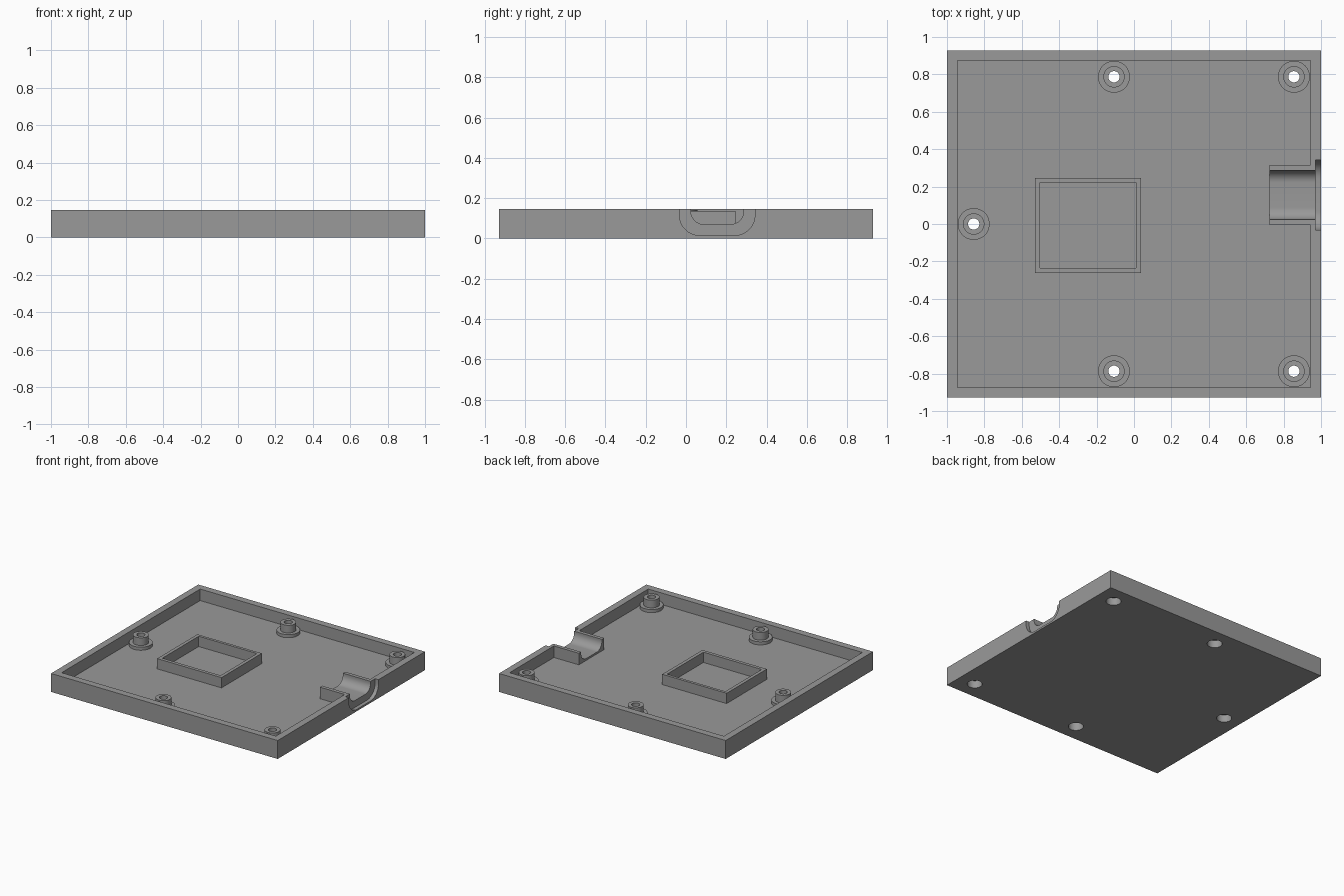
import bpy, bmesh, math

if "Cube" in bpy.data.objects:
    bpy.data.objects.remove(bpy.data.objects["Cube"])

H = 0.147          # overall height
FLOOR = 0.055      # floor thickness
PORT_Y = 0.155     # centre of the cable port

grey = bpy.data.materials.new("plain grey")
grey.diffuse_color = (0.32, 0.32, 0.32, 1)
grey.use_nodes = True
grey.node_tree.nodes["Principled BSDF"].inputs["Base Color"].default_value = grey.diffuse_color


def finish(name, bm):
    bmesh.ops.recalc_face_normals(bm, faces=bm.faces)
    me = bpy.data.meshes.new(name)
    bm.to_mesh(me)
    bm.free()
    ob = bpy.data.objects.new(name, me)
    bpy.context.collection.objects.link(ob)
    me.materials.append(grey)
    return ob


def box(name, x0, x1, y0, y1, z0, z1):
    bm = bmesh.new()
    bmesh.ops.create_cube(bm, size=1)
    for v in bm.verts:
        v.co = (x0 if v.co.x < 0 else x1,
                y0 if v.co.y < 0 else y1,
                z0 if v.co.z < 0 else z1)
    return finish(name, bm)


def lathe(name, profile, x, y, steps=48):
    """Closed ring profile of (radius, z) turned around a vertical axis."""
    bm = bmesh.new()
    rings = []
    for i in range(steps):
        a = 2 * math.pi * i / steps
        rings.append([bm.verts.new((x + r * math.cos(a), y + r * math.sin(a), z))
                      for r, z in profile])
    n = len(profile)
    for i in range(steps):
        p, q = rings[i], rings[(i + 1) % steps]
        for j in range(n):
            k = (j + 1) % n
            bm.faces.new((p[j], q[j], q[k], p[k]))
    return finish(name, bm)


def cylinder(name, x, y, r, z0, z1):
    bm = bmesh.new()
    bmesh.ops.create_cone(bm, cap_ends=True, segments=48, radius1=r, radius2=r, depth=z1 - z0)
    bmesh.ops.translate(bm, verts=bm.verts, vec=(x, y, (z0 + z1) / 2))
    return finish(name, bm)


def u_prism(name, x0, x1, half, bottom, radius):
    """Open-topped U section with rounded lower corners, extruded along x."""
    pts = [(PORT_Y + half, 0.3), (PORT_Y - half, 0.3)]
    for side, start in ((-1, math.pi), (1, 1.5 * math.pi)):
        for i in range(13):
            a = start + i / 12 * math.pi / 2
            pts.append((PORT_Y + side * (half - radius) + radius * math.cos(a),
                        bottom + radius + radius * math.sin(a)))
    bm = bmesh.new()
    face = bm.faces.new([bm.verts.new((x0, y, z)) for y, z in pts])
    ext = bmesh.ops.extrude_face_region(bm, geom=[face])
    moved = [g for g in ext["geom"] if isinstance(g, bmesh.types.BMVert)]
    bmesh.ops.translate(bm, verts=moved, vec=(x1 - x0, 0, 0))
    return finish(name, bm)


def select(ob):
    bpy.ops.object.select_all(action='DESELECT')
    ob.select_set(True)
    bpy.context.view_layer.objects.active = ob


def combine(ob, tool, operation='DIFFERENCE'):
    tool.hide_render = True
    m = ob.modifiers.new("shape", 'BOOLEAN')
    m.operation, m.object, m.solver = operation, tool, 'EXACT'
    select(ob)
    bpy.ops.object.modifier_apply(modifier=m.name)
    bpy.data.objects.remove(tool)


def smooth(ob):
    select(ob)
    bpy.ops.object.shade_smooth_by_angle(angle=math.radians(30))


# tray with raised outer wall
tray = box("tray", -1, 1, -0.928, 0.928, 0, H)
combine(tray, box("cavity", -0.945, 0.945, -0.873, 0.873, FLOOR, 0.3))

# cable port: inner block, rounded channel and shallow outer recess
combine(tray, box("port_block", 0.725, 0.97, PORT_Y - 0.16, PORT_Y + 0.16, 0.03, H), 'UNION')
combine(tray, u_prism("channel", 0.6, 1.2, 0.131, 0.07, 0.065))
combine(tray, u_prism("recess", 0.97, 1.2, 0.187, 0.015, 0.1))

# stepped screw posts with counterbores through the floor
posts = [(-0.857, 0)] + [(x, s * 0.787) for x in (-0.107, 0.855) for s in (-1, 1)]
profile = [(0.055, FLOOR), (0.055, 0.06), (0.03, 0.06), (0.03, 0.141),
           (0.057, 0.141), (0.057, 0.08), (0.085, 0.08), (0.085, FLOOR)]
for x, y in posts:
    combine(tray, cylinder("bore", x, y, 0.055, -0.1, 0.058))
    smooth(lathe("screw_post", profile, x, y))
smooth(tray)

# rectangular holder frame on the floor
frame = box("holder_frame", -0.53, 0.038, -0.262, 0.245, FLOOR, 0.137)
combine(frame, box("frame_hole", -0.503, 0.011, -0.235, 0.223, 0, 0.3))
